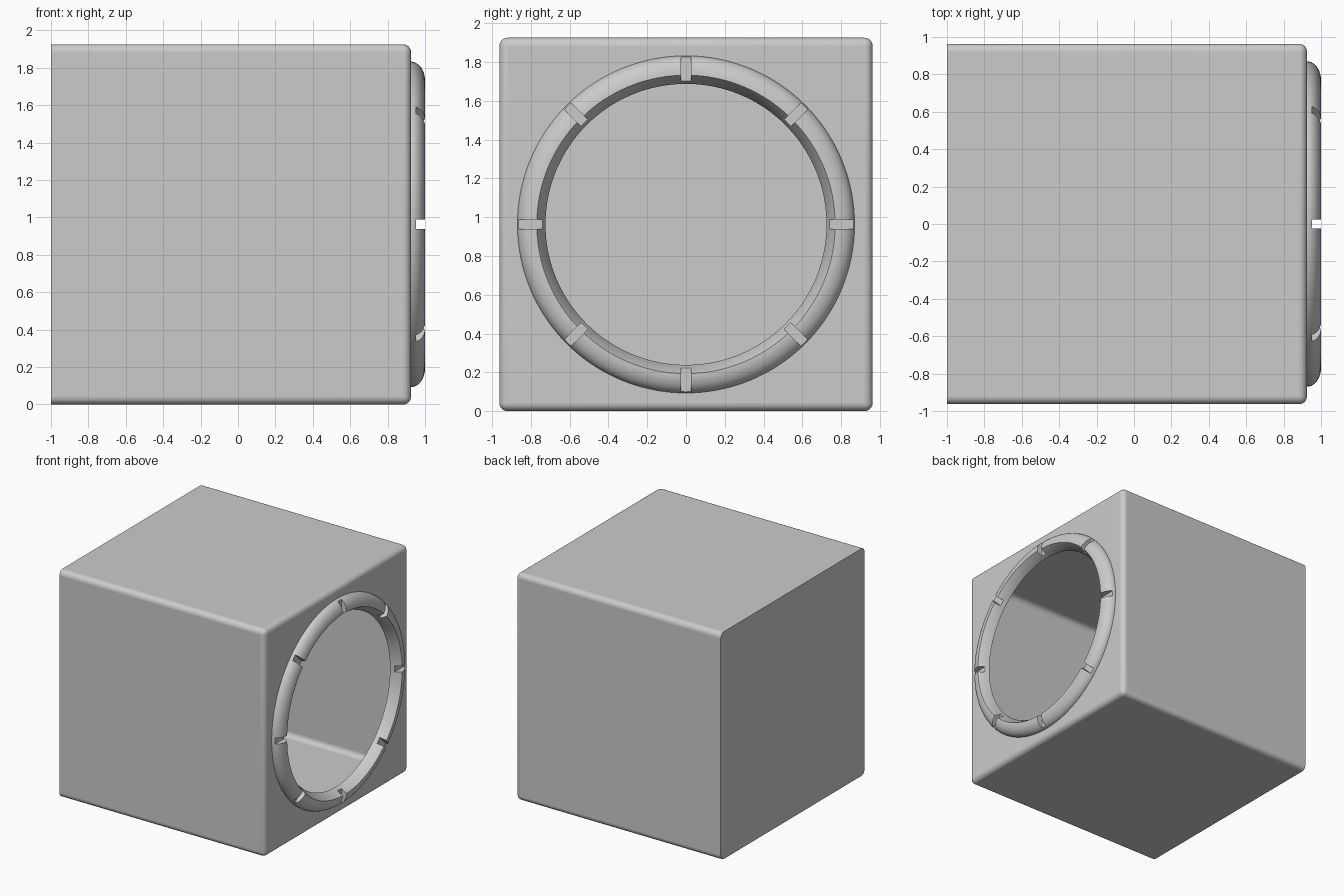
import bpy, bmesh, math
from mathutils import Matrix, Vector

if "Cube" in bpy.data.objects:
    bpy.data.objects.remove(bpy.data.objects["Cube"])

HALF = 0.963                  # half width of the housing, also its centre height
BACK, FRONT = -1.0, 0.925     # housing extent along x

grey = bpy.data.materials.new("light grey")
grey.diffuse_color = (0.6, 0.6, 0.6, 1)
grey.use_nodes = True
grey.node_tree.nodes["Principled BSDF"].inputs["Base Color"].default_value = grey.diffuse_color


def make_object(name, bm):
    bmesh.ops.recalc_face_normals(bm, faces=bm.faces)
    mesh = bpy.data.meshes.new(name)
    bm.to_mesh(mesh)
    bm.free()
    ob = bpy.data.objects.new(name, mesh)
    bpy.context.collection.objects.link(ob)
    mesh.materials.append(grey)
    return ob


def activate(ob):
    bpy.ops.object.select_all(action='DESELECT')
    ob.select_set(True)
    bpy.context.view_layer.objects.active = ob


def circle_points(x, r, n):
    return [Vector((x, r * math.cos(2 * math.pi * i / n),
                    HALF + r * math.sin(2 * math.pi * i / n))) for i in range(n)]


def box(bm, size, matrix):
    bmesh.ops.create_cube(bm, size=1, matrix=matrix @ Matrix.Diagonal((*size, 1)))


# Housing: thin hollow box, rounded everywhere except around the back face
bm = bmesh.new()
box(bm, (FRONT - BACK, 2 * HALF, 2 * HALF),
    Matrix.Translation(((FRONT + BACK) / 2, 0, HALF)))
edges = [e for e in bm.edges if max(v.co.x for v in e.verts) > 0]
bmesh.ops.bevel(bm, geom=edges, offset=0.042, segments=6, profile=0.5, affect='EDGES')

# Round opening in the right-hand face, its edge hidden under the ring
bm.normal_update()
face = max(bm.faces, key=lambda f: f.calc_center_median().x)
border = list(face.edges)
bmesh.ops.delete(bm, geom=[face], context='FACES_ONLY')
verts = [bm.verts.new(p) for p in circle_points(FRONT, 0.79, 96)]
rim = [bm.edges.new((verts[i - 1], verts[i])) for i in range(96)]
bmesh.ops.triangle_fill(bm, edges=border + rim, use_beauty=True)
centre = Vector((FRONT, 0, HALF))
inside = [f for f in bm.faces if (f.calc_center_median() - centre).length < 0.78]
bmesh.ops.delete(bm, geom=inside, context='FACES')
housing = make_object("housing", bm)
activate(housing)
bpy.ops.object.shade_smooth_by_angle(angle=math.radians(35))
for p in housing.data.polygons:            # large flat sides stay flat
    if max(abs(c) for c in p.normal) > 0.9999:
        p.use_smooth = False

# Ring: rounded outside, funnel-shaped bore
profile = [(0.918, 0.725), (0.918, 0.87)]
for i in range(13):
    a = math.pi / 2 * i / 12
    profile.append((FRONT + 0.075 * math.sin(a), 0.77 + 0.1 * math.cos(a)))
profile.append((FRONT, 0.725))
bm = bmesh.new()
N = 128
loops = [[bm.verts.new(p) for p in circle_points(x, r, N)] for x, r in profile]
for k in range(len(loops)):
    a, b = loops[k - 1], loops[k]
    for i in range(N):
        bm.faces.new((a[i - 1], a[i], b[i], b[i - 1]))
ring = make_object("ring", bm)

# Eight slots, cut by four bars across the ring
activate(ring)
for k in range(4):
    bm = bmesh.new()
    box(bm, (0.2, 2.2, 0.05), Matrix.Translation((1.051, 0, HALF))
        @ Matrix.Rotation(k * math.pi / 4, 4, 'X'))
    cutter = make_object("slot_cutter", bm)
    cutter.hide_render = True
    mod = ring.modifiers.new("slot", 'BOOLEAN')
    mod.operation = 'DIFFERENCE'
    mod.solver = 'EXACT'
    mod.object = cutter
    bpy.ops.object.modifier_apply(modifier=mod.name)
    bpy.data.objects.remove(cutter)
bpy.ops.object.shade_smooth_by_angle(angle=math.radians(35))
